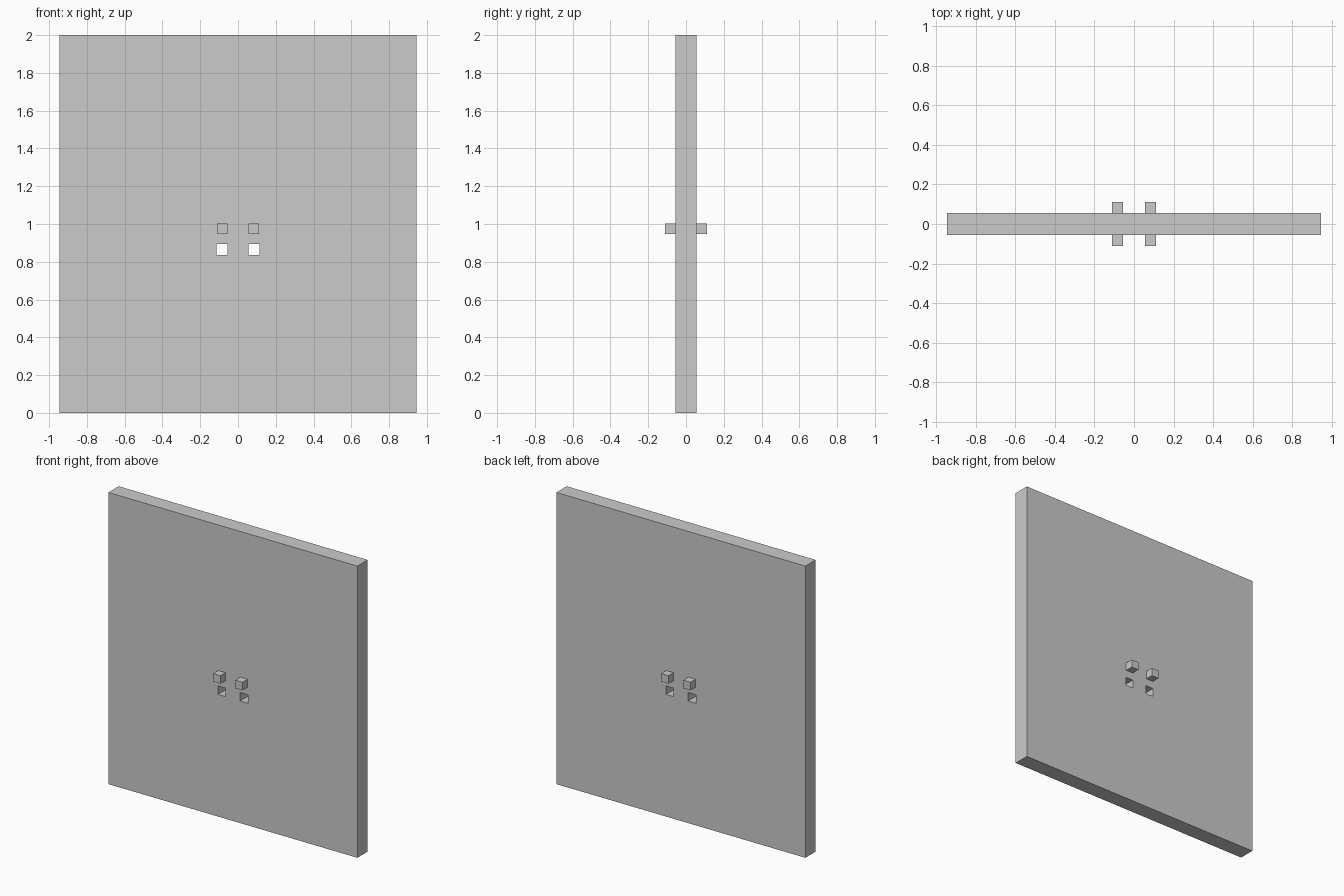
import bpy

if "Cube" in bpy.data.objects:
    bpy.data.objects.remove(bpy.data.objects["Cube"])

PANEL_HALF_W, PANEL_HALF_T, PANEL_H = 0.944, 0.0555, 2.0
DETAIL_X = 0.084   # sideways offset of knobs and keyholes


def box(name, center, size):
    bpy.ops.mesh.primitive_cube_add(size=1, location=center)
    ob = bpy.context.object
    ob.name = name
    ob.scale = size
    bpy.ops.object.transform_apply(location=False, rotation=False, scale=True)
    return ob


# Main slab
panel = box("door_panel", (0, 0, PANEL_H / 2),
            (PANEL_HALF_W * 2, PANEL_HALF_T * 2, PANEL_H))

for side, sx in (("left", -1), ("right", 1)):
    # Square keyhole cut right through the slab
    cutter = box(f"{side}_keyhole_cutter", (sx * DETAIL_X, 0, 0.866),
                 (0.058, 0.4, 0.058))
    mod = panel.modifiers.new(f"{side}_keyhole", 'BOOLEAN')
    mod.operation = 'DIFFERENCE'
    mod.solver = 'EXACT'
    mod.object = cutter
    bpy.context.view_layer.objects.active = panel
    bpy.ops.object.modifier_apply(modifier=mod.name)
    bpy.data.objects.remove(cutter, do_unlink=True)

    # Cube knobs on the front and back faces
    for face, sy in (("front", -1), ("back", 1)):
        box(f"{side}_{face}_knob",
            (sx * DETAIL_X, sy * (PANEL_HALF_T + 0.0275), 0.974),
            (0.055, 0.055, 0.055))
